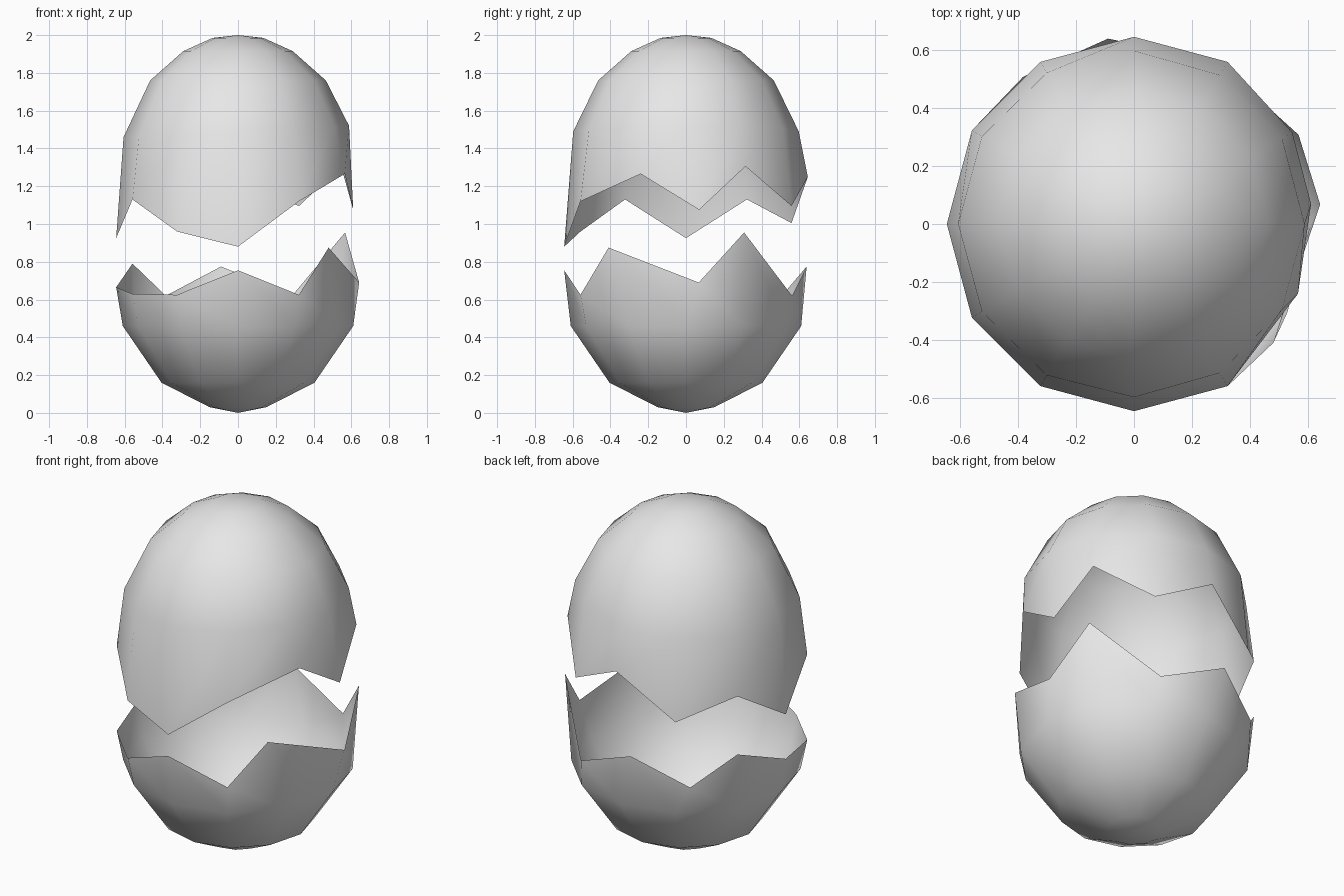
import bpy
import bmesh
from math import cos, sin, radians

cube = bpy.data.objects.get("Cube")
if cube:
    bpy.data.objects.remove(cube, do_unlink=True)

SIDES = 12

# Shell colour
shell_mat = bpy.data.materials.new("pale grey shell")
shell_mat.use_nodes = True
shell_mat.diffuse_color = (0.8, 0.8, 0.8, 1)
shell_mat.node_tree.nodes["Principled BSDF"].inputs["Base Color"].default_value = (0.8, 0.8, 0.8, 1)


def polar(radius, angle, z):
    a = radians(angle)
    return (radius * cos(a), radius * sin(a), z)


def half_shell(name, rim, rings, pole_z, tilt, outward_up):
    """Zigzag rim, then regular rings that close on a pole."""
    bm = bmesh.new()
    loops = [[bm.verts.new(polar(*p)) for p in rim]]
    for i, (radius, z) in enumerate(rings):
        lean = tilt if i == 0 else 0
        loop = []
        for k in range(SIDES):
            angle = k * 30 - 90
            side = cos(radians(angle))
            loop.append(bm.verts.new(polar(radius - 0.3 * lean * side, angle, z + lean * side)))
        loops.append(loop)
    pole = bm.verts.new((0, 0, pole_z))
    for k in range(SIDES):
        n = (k + 1) % SIDES
        for a, b in zip(loops, loops[1:]):
            bm.faces.new((a[k], a[n], b[n], b[k]))
        bm.faces.new((loops[-1][k], loops[-1][n], pole))
    if not outward_up:
        bmesh.ops.reverse_faces(bm, faces=bm.faces[:])
    for f in bm.faces:
        f.smooth = True
    mesh = bpy.data.meshes.new(name)
    bm.to_mesh(mesh)
    bm.free()
    mesh.materials.append(shell_mat)
    obj = bpy.data.objects.new(name, mesh)
    bpy.context.collection.objects.link(obj)
    return obj


R = 0.645

# Upper half: rim points as radius, angle, height
upper_rim = [
    (R, -90, 0.88), (R, -60, 1.12), (0.614, -23, 1.265), (0.614, 6.5, 1.075),
    (0.63, 30, 1.305), (R, 60, 1.095), (R, 90, 1.25), (R, 120, 1.005),
    (R, 150, 1.13), (R, 180, 0.925), (R, 210, 1.13), (R, 240, 0.96),
]
half_shell("upper_shell", upper_rim,
           [(0.597, 1.49), (0.465, 1.76), (0.29, 1.915), (0.135, 1.985)],
           2.0, 0.03, True)

# Lower half
lower_rim = [
    (R, -90, 0.755), (R, -60, 0.625), (0.631, -40.5, 0.875), (R, 6, 0.69),
    (R, 28.5, 0.955), (0.63, 63, 0.62), (R, 98, 0.775), (0.635, 127, 0.62),
    (R, 150, 0.79), (R, 180, 0.665), (R, 210, 0.63), (R, 240, 0.625),
]
half_shell("lower_shell", lower_rim,
           [(0.61, 0.46), (0.405, 0.16), (0.15, 0.03)],
           0.0, 0.0, False)
